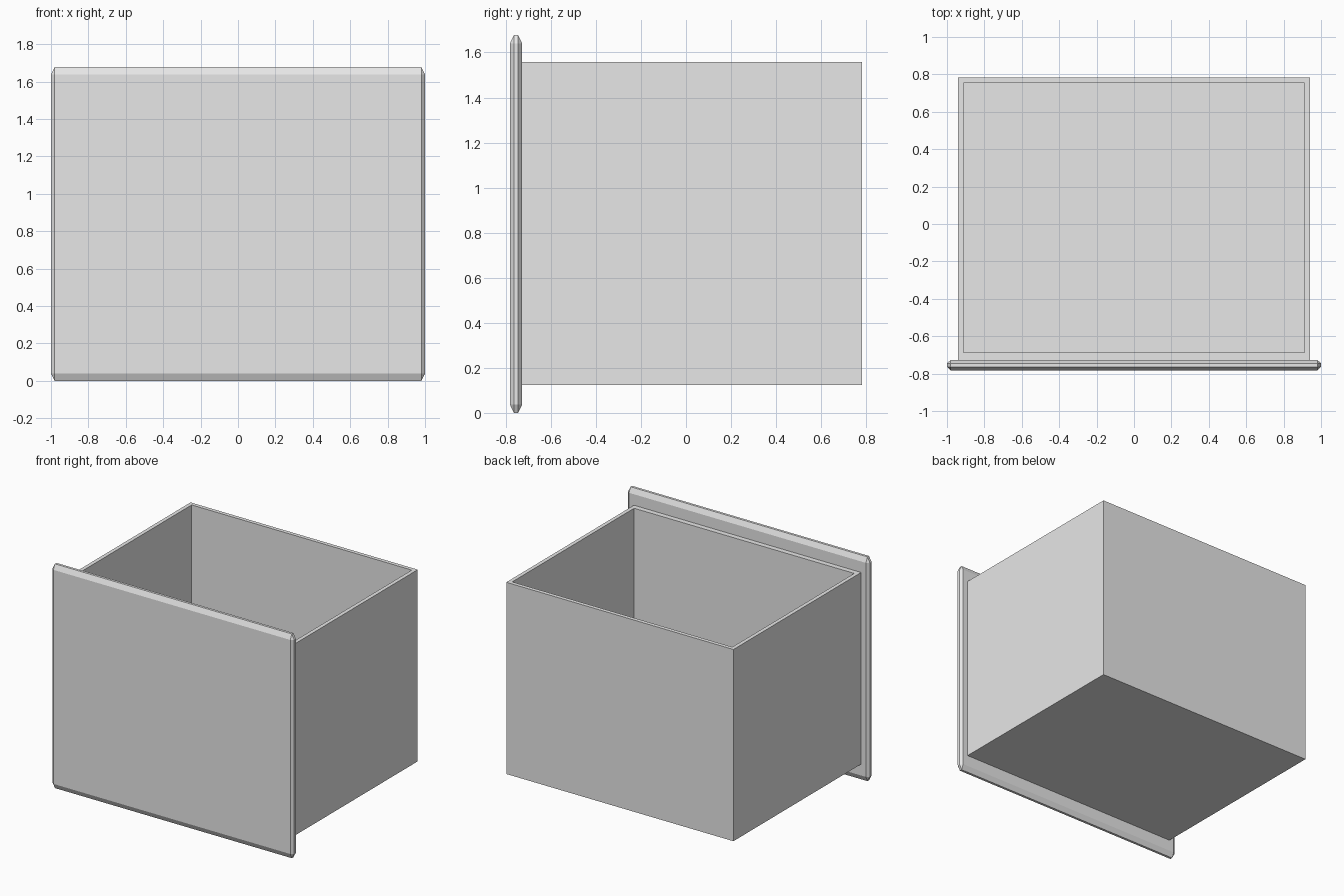
import bpy
import bmesh
from mathutils import Vector

cube = bpy.data.objects.get("Cube")
if cube:
    bpy.data.objects.remove(cube, do_unlink=True)

grey = bpy.data.materials.new("plain_grey")
grey.use_nodes = True
colour = (0.8, 0.8, 0.8, 1)
grey.diffuse_color = colour
grey.node_tree.nodes["Principled BSDF"].inputs["Base Color"].default_value = colour


def add_block(name, low, high, shape):
    """Make a block between two corners; shape edits its unit cube first."""
    low, high = Vector(low), Vector(high)
    size = high - low
    bm = bmesh.new()
    bmesh.ops.create_cube(bm, size=1)
    shape(bm, size)
    for v in bm.verts:
        v.co = (low + high) / 2 + v.co * size
    bmesh.ops.recalc_face_normals(bm, faces=bm.faces)
    mesh = bpy.data.meshes.new(name)
    bm.to_mesh(mesh)
    bm.free()
    mesh.materials.append(grey)
    obj = bpy.data.objects.new(name, mesh)
    bpy.context.collection.objects.link(obj)
    return obj


# Front panel: chamfer pulled in by a different amount along each axis
def chamfer(bm, size):
    bmesh.ops.bevel(bm, geom=list(bm.edges), offset=0.1, segments=1,
                    affect='EDGES')
    inset = Vector((0.02, 0.018, 0.038))
    for v in bm.verts:
        for i in range(3):
            if abs(v.co[i]) < 0.49:
                v.co[i] = (0.5 - inset[i] / size[i]) * (1 if v.co[i] > 0 else -1)


# Open box: inset the top face to make the rim, then sink it to the floor
def hollow(bm, size):
    wall, floor = 0.029, 0.03
    top = max(bm.faces, key=lambda f: f.calc_center_median().z)
    bmesh.ops.inset_region(bm, faces=[top], thickness=0.01)
    for v in top.verts:
        for i in range(2):
            v.co[i] = (0.5 - wall / size[i]) * (1 if v.co[i] > 0 else -1)
    well = bmesh.ops.extrude_discrete_faces(bm, faces=[top])["faces"][0]
    for v in well.verts:
        v.co.z = -0.5 + floor / size.z


add_block("front_panel", (-1, -0.782, 0), (1, -0.727, 1.677), chamfer)
add_block("drawer_box", (-0.94, -0.727, 0.123), (0.94, 0.782, 1.557), hollow)

# Thicker inner front wall, fitted inside the box
add_block("front_lining", (-0.911, -0.698, 0.153), (0.911, -0.688, 1.557),
          lambda bm, size: None)
